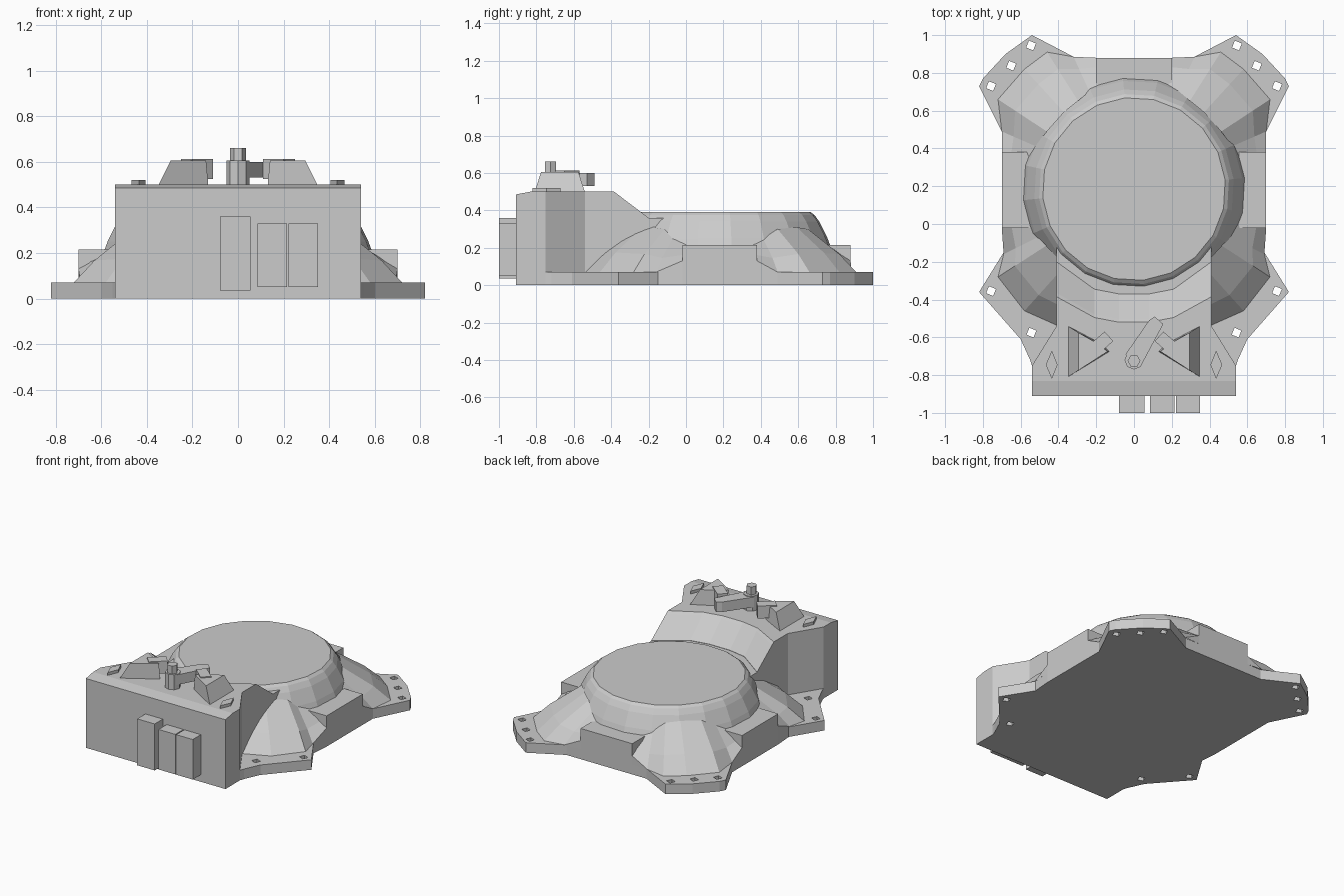
import bpy, bmesh, math
from mathutils import Vector

if "Cube" in bpy.data.objects:
    bpy.data.objects.remove(bpy.data.objects["Cube"])

def finish(name, bm):
    bmesh.ops.recalc_face_normals(bm, faces=bm.faces[:])
    me = bpy.data.meshes.new(name)
    bm.to_mesh(me)
    bm.free()
    ob = bpy.data.objects.new(name, me)
    bpy.context.collection.objects.link(ob)
    return ob

def loft(name, rings, bottom=True, top=True):
    bm = bmesh.new()
    vs = [[bm.verts.new(p) for p in r] for r in rings]
    n = len(rings[0])
    for a, b in zip(vs, vs[1:]):
        for i in range(n):
            j = (i + 1) % n
            bm.faces.new((a[i], a[j], b[j], b[i]))
    if bottom:
        bm.faces.new(vs[0])
    if top:
        bm.faces.new(vs[-1])
    return finish(name, bm)

def both(half):
    """Complete a right-hand outline with its mirror image."""
    return list(half) + [(-p[0],) + tuple(p[1:]) for p in reversed(half) if p[0] > 0]

def at(points, z):
    return [(p[0], p[1], z) for p in points]

def prism(name, points, z0, z1):
    return loft(name, [at(points, z0), at(points, z1)])

def box(name, x0, x1, y0, y1, z0, z1):
    return prism(name, [(x0, y0), (x1, y0), (x1, y1), (x0, y1)], z0, z1)

def circle(cx, cy, r, n, turn=0.0):
    return [(cx + r * math.cos(turn + math.tau * i / n),
             cy + r * math.sin(turn + math.tau * i / n)) for i in range(n)]

CY = 0.185  # centre of the round dome

# Base plate with four bolted corner flanges
plate = prism("base_plate", both([
    (0.31, 0.88), (0.54, 1.0), (0.68, 0.90), (0.80, 0.77), (0.82, 0.73), (0.70, 0.49),
    (0.70, -0.02), (0.69, -0.15), (0.82, -0.36), (0.60, -0.61), (0.55, -0.72),
    (0.53, -0.78), (0.50, -0.86)]), 0, 0.07)

# Bolt holes
cut = bmesh.new()
for sx in (-1, 1):
    for x, y in ((0.545, 0.945), (0.65, 0.838), (0.757, 0.73), (0.757, -0.355), (0.543, -0.575)):
        lo, hi = ([cut.verts.new(p) for p in at(circle(sx * x, y, 0.028, 4, 0.4), z)]
                  for z in (-0.1, 0.15))
        cut.faces.new(lo)
        cut.faces.new(hi)
        for i in range(4):
            j = (i + 1) % 4
            cut.faces.new((lo[i], lo[j], hi[j], hi[i]))
cutter = finish("hole_cutter", cut)
cutter.hide_render = True
cutter.hide_viewport = True
mod = plate.modifiers.new("holes", "BOOLEAN")
mod.operation = "DIFFERENCE"
mod.solver = "EXACT"
mod.object = cutter

# Sloping skirt: foot point and height, then height where it meets the dome
skirt = [(0.20, 0.88, 0.13, 0.21), (0.32, 0.885, 0.07, 0.25), (0.46, 0.91, 0.07, 0.30),
         (0.58, 0.82, 0.07, 0.31), (0.72, 0.66, 0.07, 0.30), (0.70, 0.49, 0.07, 0.25),
         (0.70, 0.38, 0.13, 0.21), (0.70, -0.02, 0.13, 0.21), (0.69, -0.16, 0.07, 0.25),
         (0.72, -0.28, 0.07, 0.30), (0.58, -0.46, 0.07, 0.32), (0.40, -0.54, 0.07, 0.33)]
foot, mid, crown = [], [], []
for x, y, z, zt in skirt:
    f = Vector((x, y, z))
    d = Vector((x, y - CY, 0)).normalized() * (0.58 - 0.3 * (zt - 0.21))
    t = Vector((d.x, d.y + CY, zt))
    m = f.lerp(t, 0.35)
    m.z = z + (zt - z) * 0.42
    foot.append(tuple(f))
    mid.append(tuple(m))
    crown.append(tuple(t))
loft("skirt", [at(both(foot), 0.07), both(foot), both(mid), both(crown)], False, False)

# Dome with flat lid
loft("dome", [at(circle(0, CY, r, 20, 0.1), z) for r, z in
              ((0.59, 0.07), (0.59, 0.21), (0.575, 0.25), (0.53, 0.34), (0.505, 0.375), (0.485, 0.39))])

# Side and back mounting pads
for sx, side in ((-1, "left"), (1, "right")):
    box("pad_" + side, *sorted((sx * 0.5, sx * 0.70)), -0.02, 0.38, 0.07, 0.215)
box("pad_back", -0.2, 0.2, 0.65, 0.88, 0.07, 0.215)

# Raised front housing with a slope down to the dome
plan = [(0.54, -0.91), (0.54, -0.75), (0.41, -0.54)]
low = plan + [(0.41, -0.20), (0.21, -0.345), (0.08, -0.37)]
rim = plan + [(0.41, -0.365), (0.21, -0.478), (0.08, -0.503)]
top = [(0.54, -0.83), (0.54, -0.75), (0.41, -0.54), (0.41, -0.385), (0.21, -0.495), (0.08, -0.52)]
loft("front_housing", [at(both(low), 0), at(both(low), 0.36), at(both(rim), 0.485), at(both(top), 0.5)])
box("housing_ledge", -0.41, 0.41, -0.38, 0.0, 0.05, 0.358)

# Connector blocks on the front
box("connector_wide", -0.08, 0.055, -1.0, -0.9, 0.035, 0.36)
box("connector_middle", 0.085, 0.215, -1.0, -0.9, 0.05, 0.33)
box("connector_right", 0.222, 0.35, -1.0, -0.9, 0.05, 0.33)

# Wedge brackets, their stops and diamond bolts on the top
for sx, side in ((-1, "left"), (1, "right")):
    flip = lambda pts: [(sx * x, y) for x, y in pts]
    loft("bracket_" + side, [
        at(flip([(0.35, -0.54), (0.35, -0.81), (0.13, -0.675), (0.18, -0.63)]), 0.495),
        at(flip([(0.295, -0.575), (0.295, -0.775), (0.14, -0.675), (0.19, -0.635)]), 0.605)])
    prism("bracket_stop_" + side,
          flip([(0.155, -0.57), (0.11, -0.62), (0.20, -0.70), (0.25, -0.65)]), 0.525, 0.612)
    prism("diamond_bolt_" + side,
          flip([(0.435, -0.67), (0.405, -0.745), (0.435, -0.82), (0.467, -0.745)]), 0.49, 0.52)

# Swivel lever with pivot and knob
prism("lever_pivot", circle(0, -0.72, 0.05, 8), 0.49, 0.605)
prism("lever_knob", circle(0, -0.725, 0.034, 6), 0.6, 0.66)
prism("lever_arm", [(-0.045, -0.69), (0.04, -0.745), (0.155, -0.53), (0.11, -0.49), (0.08, -0.51)],
      0.53, 0.6)
